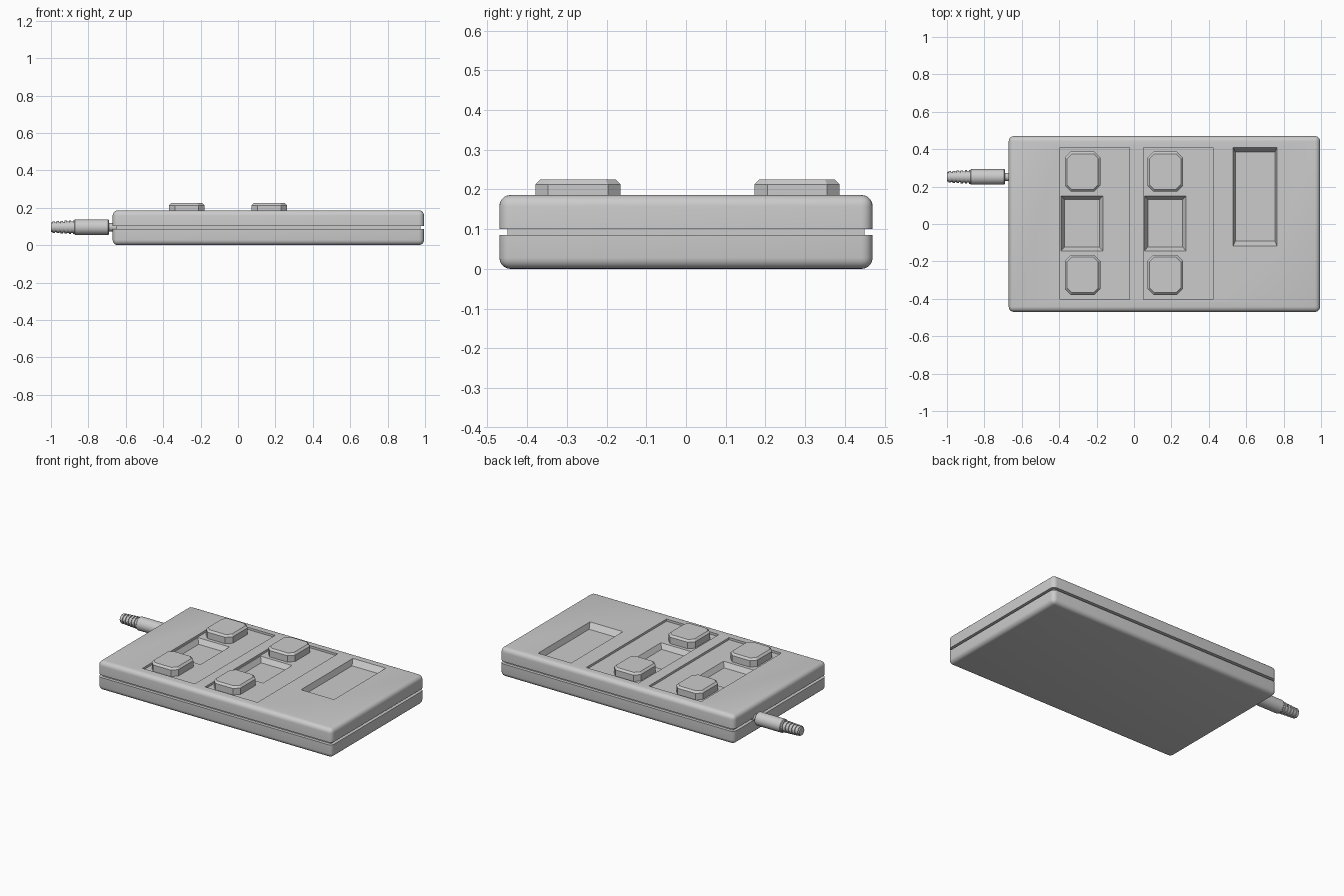
import bpy, bmesh, math
from mathutils import Matrix, Vector

cube = bpy.data.objects.get("Cube")
if cube:
    bpy.data.objects.remove(cube, do_unlink=True)

GREY = (0.6, 0.6, 0.6, 1)
plastic = bpy.data.materials.new("grey plastic")
plastic.use_nodes = True
plastic.diffuse_color = GREY
plastic.node_tree.nodes["Principled BSDF"].inputs["Base Color"].default_value = GREY


def finish(bm, name, smooth=True):
    bmesh.ops.recalc_face_normals(bm, faces=bm.faces)
    mesh = bpy.data.meshes.new(name)
    bm.to_mesh(mesh)
    bm.free()
    mesh.materials.append(plastic)
    obj = bpy.data.objects.new(name, mesh)
    bpy.context.collection.objects.link(obj)
    if smooth:
        shade(obj)
    return obj


def shade(obj):
    bpy.ops.object.select_all(action='DESELECT')
    obj.select_set(True)
    bpy.context.view_layer.objects.active = obj
    bpy.ops.object.shade_smooth_by_angle(angle=math.radians(30))


def box(x0, x1, y0, y1, z0, z1, taper=(0, 0)):
    """Box whose lower face can be drawn in by taper."""
    bm = bmesh.new()
    bmesh.ops.create_cube(bm, size=1)
    for v in bm.verts:
        low = v.co.z < 0
        tx, ty = taper if low else (0, 0)
        v.co = Vector((x0 + tx if v.co.x < 0 else x1 - tx,
                       y0 + ty if v.co.y < 0 else y1 - ty,
                       z0 if low else z1))
    return bm


def shell(name, z0, z1, open_z):
    """Half of the case, rounded everywhere but at the seam."""
    bm = box(-0.67, 0.995, -0.47, 0.47, z0, z1)
    edges = [e for e in bm.edges
             if any(abs(v.co.z - open_z) > 0.001 for v in e.verts)]
    bmesh.ops.bevel(bm, geom=edges, offset=0.028, segments=5,
                    profile=0.5, affect='EDGES')
    return finish(bm, name, smooth=False)


def carve(target, bm):
    cutter = finish(bm, "cutter", smooth=False)
    cutter.hide_render = True
    mod = target.modifiers.new("carve", 'BOOLEAN')
    mod.operation = 'DIFFERENCE'
    mod.solver = 'EXACT'
    mod.object = cutter
    bpy.context.view_layer.objects.active = target
    bpy.ops.object.modifier_apply(modifier=mod.name)
    bpy.data.objects.remove(cutter, do_unlink=True)


# Case halves and the recessed seam between them
TOP = 0.186
lower = shell("lower_case", 0, 0.085, 0.085)
shade(lower)
upper = shell("upper_case", 0.101, TOP, 0.101)
finish(box(-0.65, 0.975, -0.45, 0.45, 0.08, 0.106), "seam_core", smooth=False)

# Button panels with a tapered pit between each pair of buttons
FLOOR = TOP - 0.014
for x in (-0.395, 0.05):
    carve(upper, box(x, x + 0.372, -0.405, 0.41, FLOOR, 0.25))
    carve(upper, box(x + 0.004, x + 0.23, -0.145, 0.152, FLOOR - 0.03, FLOOR + 0.002,
                     taper=(0.02, 0.022)))

# Long slot
carve(upper, box(0.53, 0.765, -0.118, 0.41, TOP - 0.035, TOP + 0.001, taper=(0.012, 0.026)))
shade(upper)


# Buttons: chamfered outline with a bevelled cap
def button(name, cx, cy):
    bm = box(cx - 0.095, cx + 0.095, cy - 0.107, cy + 0.107, FLOOR - 0.005, 0.225)
    upright = [e for e in bm.edges if abs(e.verts[0].co.z - e.verts[1].co.z) > 0.01]
    bmesh.ops.bevel(bm, geom=upright, offset=0.032, segments=1, affect='EDGES')
    rim = [e for e in bm.edges if all(v.co.z > 0.22 for v in e.verts)]
    bmesh.ops.bevel(bm, geom=rim, offset=0.012, segments=1, affect='EDGES')
    finish(bm, name, smooth=False)


for col, x in (("right", -0.275), ("middle", 0.167)):
    for row, y in (("front", -0.272), ("back", 0.28)):
        button(f"{row}_{col}_button", x, y)


# Cable parts are lathed along x from (x, radius) profiles
def lathe(name, profile, sides=24):
    bm = bmesh.new()
    rings = []
    for x, r in profile:
        rings.append([bm.verts.new((x, 0.252 + r * math.cos(a), 0.096 + r * math.sin(a)))
                      for a in (i * math.tau / sides for i in range(sides))])
    for a, b in zip(rings, rings[1:]):
        for i in range(sides):
            j = (i + 1) % sides
            bm.faces.new((a[i], a[j], b[j], b[i]))
    bm.faces.new(rings[0])
    bm.faces.new(rings[-1])
    finish(bm, name)


lathe("cable_neck", [(-0.64, 0.022), (-0.70, 0.022)])
lathe("cable_plug", [(-0.69, 0.038), (-0.694, 0.042), (-0.871, 0.042), (-0.875, 0.038)])

# Ribbed strain relief, narrowing toward its end
ribs, count = [], 6
step = 0.13 / count
for i in range(count):
    x, r = -0.87 - i * step, 0.037 - i * 0.0012
    ribs += [(x, r), (x - step * 0.6, r), (x - step * 0.6, r - 0.006), (x - step, r - 0.006)]
ribs[-1] = (-1.0, ribs[-1][1])
lathe("strain_relief", ribs)
